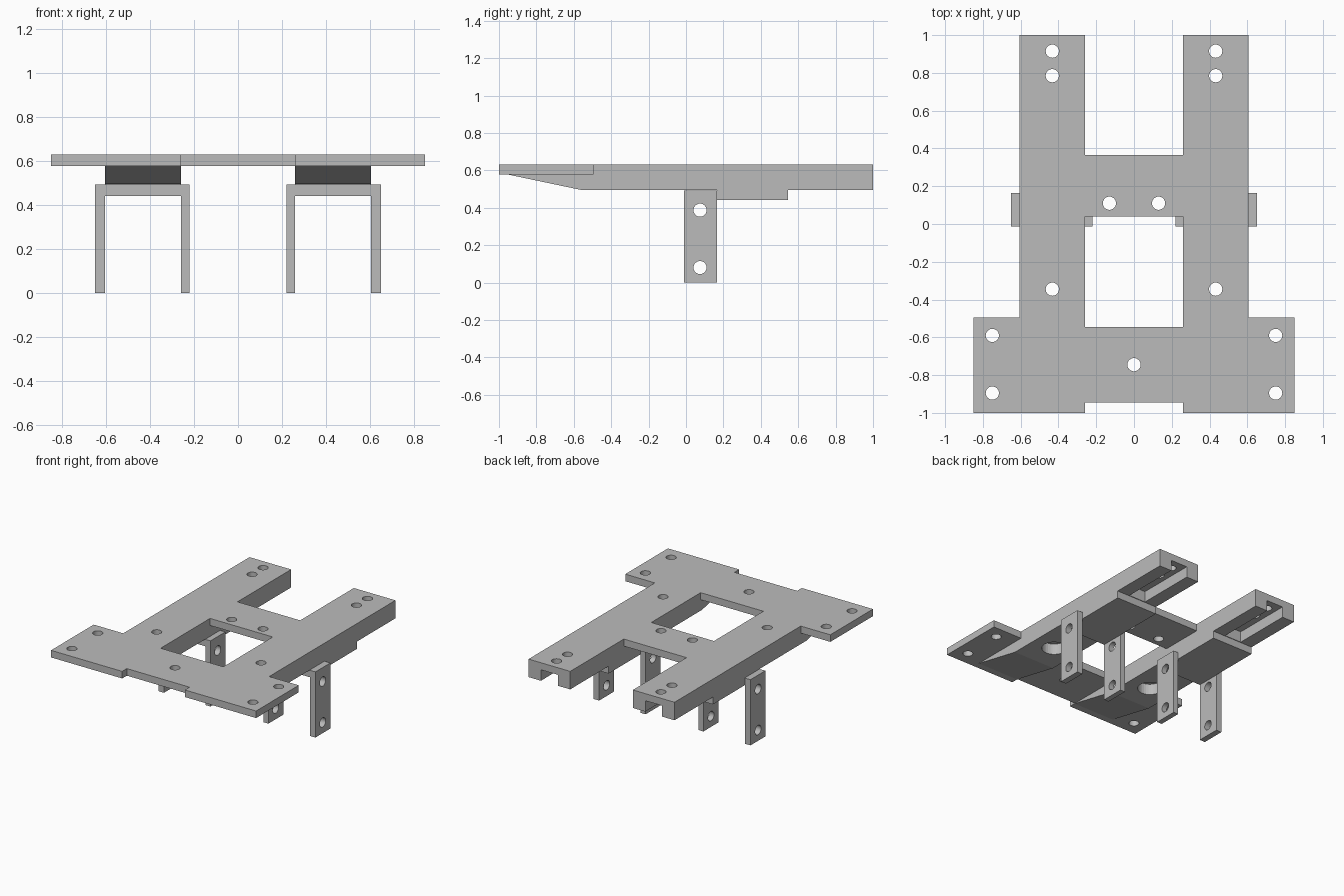
import bpy, bmesh, math
from mathutils import Vector, Matrix

if "Cube" in bpy.data.objects:
    bpy.data.objects.remove(bpy.data.objects["Cube"])

grey = bpy.data.materials.new("light grey")
grey.diffuse_color = (0.5, 0.5, 0.5, 1)
grey.use_nodes = True
grey.node_tree.nodes["Principled BSDF"].inputs["Base Color"].default_value = grey.diffuse_color

TOP, PLATE_Z, BEAM_Z, SADDLE_Z = 0.63, 0.577, 0.495, 0.44
X_IN, X_OUT, LEG_T = 0.26, 0.605, 0.045
R = 0.035


def prism(name, points, offset):
    """Extrude a flat outline of 3D points along an offset."""
    bm = bmesh.new()
    face = bm.faces.new([bm.verts.new(p) for p in points])
    res = bmesh.ops.extrude_face_region(bm, geom=[face])
    verts = [g for g in res["geom"] if isinstance(g, bmesh.types.BMVert)]
    bmesh.ops.translate(bm, verts=verts, vec=Vector(offset))
    bmesh.ops.recalc_face_normals(bm, faces=bm.faces)
    me = bpy.data.meshes.new(name)
    bm.to_mesh(me)
    bm.free()
    me.materials.append(grey)
    ob = bpy.data.objects.new(name, me)
    bpy.context.collection.objects.link(ob)
    return ob


def box(name, x0, x1, y0, y1, z0, z1):
    return prism(name, [(x0, y0, z0), (x1, y0, z0), (x1, y1, z0), (x0, y1, z0)], (0, 0, z1 - z0))


def rod(radius, start, axis, length):
    """Round cutter along x or z."""
    ring = []
    for i in range(32):
        a = 2 * math.pi * i / 32
        c, s = radius * math.cos(a), radius * math.sin(a)
        ring.append(Vector(start) + Vector((c, s, 0) if axis == "z" else (0, c, s)))
    return prism("cutter", ring, (0, 0, length) if axis == "z" else (length, 0, 0))


def combine(target, tool, op):
    tool.hide_render = True
    mod = target.modifiers.new("bool", "BOOLEAN")
    mod.operation, mod.solver, mod.object = op, "EXACT", tool
    bpy.context.view_layer.objects.active = target
    bpy.ops.object.modifier_apply(modifier=mod.name)
    bpy.data.objects.remove(tool)


# Top deck: half outline mirrored, with the window cut out
half = [(0, -0.945), (X_IN, -0.945), (X_IN, -1), (0.85, -1), (0.85, -0.495),
        (X_OUT, -0.495), (X_OUT, 1), (X_IN, 1), (X_IN, 0.365), (0, 0.365)]
outline = half[1:-1] + [(-x, y) for x, y in reversed(half[1:-1])]
frame = prism("deck_frame", [(x, y, PLATE_Z) for x, y in outline], (0, 0, TOP - PLATE_Z))
combine(frame, box("cutter", -X_IN, X_IN, -0.545, 0.04, 0.4, 0.8), "DIFFERENCE")

# Long beams with sloped front, rear slot and counterbore
for s in (-1, 1):
    a, b = sorted((s * X_IN, s * X_OUT))
    side = [(-0.95, PLATE_Z), (-0.56, BEAM_Z), (1, BEAM_Z), (1, PLATE_Z)]
    beam = prism("beam", [(a, y, z) for y, z in side], (b - a, 0, 0))
    combine(frame, beam, "UNION")
    mid = s * 0.4325
    combine(frame, box("cutter", mid - 0.07, mid + 0.07, 0.55, 1.1, 0.4, PLATE_Z), "DIFFERENCE")
    combine(frame, rod(0.085, (mid, -0.345, 0.4), "z", PLATE_Z - 0.4), "DIFFERENCE")

# Bolt holes through the deck
holes = [(0, -0.745)]
for s in (-1, 1):
    holes += [(s * x, y) for x, y in ((0.13, 0.11), (0.4325, -0.345), (0.4325, 0.785),
                                      (0.4325, 0.915), (0.75, -0.59), (0.75, -0.895))]
for x, y in holes:
    combine(frame, rod(R, (x, y, 0.3), "z", 0.5), "DIFFERENCE")

# Leg brackets: an upside-down U with a saddle plate running back under the beam
for s, label in ((-1, "left"), (1, "right")):
    lo, hi = X_IN - LEG_T + 0.005, X_OUT + LEG_T
    u = [(lo, 0), (X_IN, 0), (X_IN, SADDLE_Z), (X_OUT, SADDLE_Z), (X_OUT, 0),
         (hi, 0), (hi, BEAM_Z - 0.003), (lo, BEAM_Z - 0.003)]
    bracket = prism(label + "_leg_bracket", [(s * x, -0.012, z) for x, z in u], (0, 0.177, 0))
    for z in (0.08, 0.387):
        combine(bracket, rod(R, (s * 0.4325 - 0.4, 0.075, z), "x", 0.8), "DIFFERENCE")
    a, b = sorted((s * X_IN, s * X_OUT))
    box(label + "_saddle_plate", a, b, 0.165, 0.545, SADDLE_Z, BEAM_Z)
